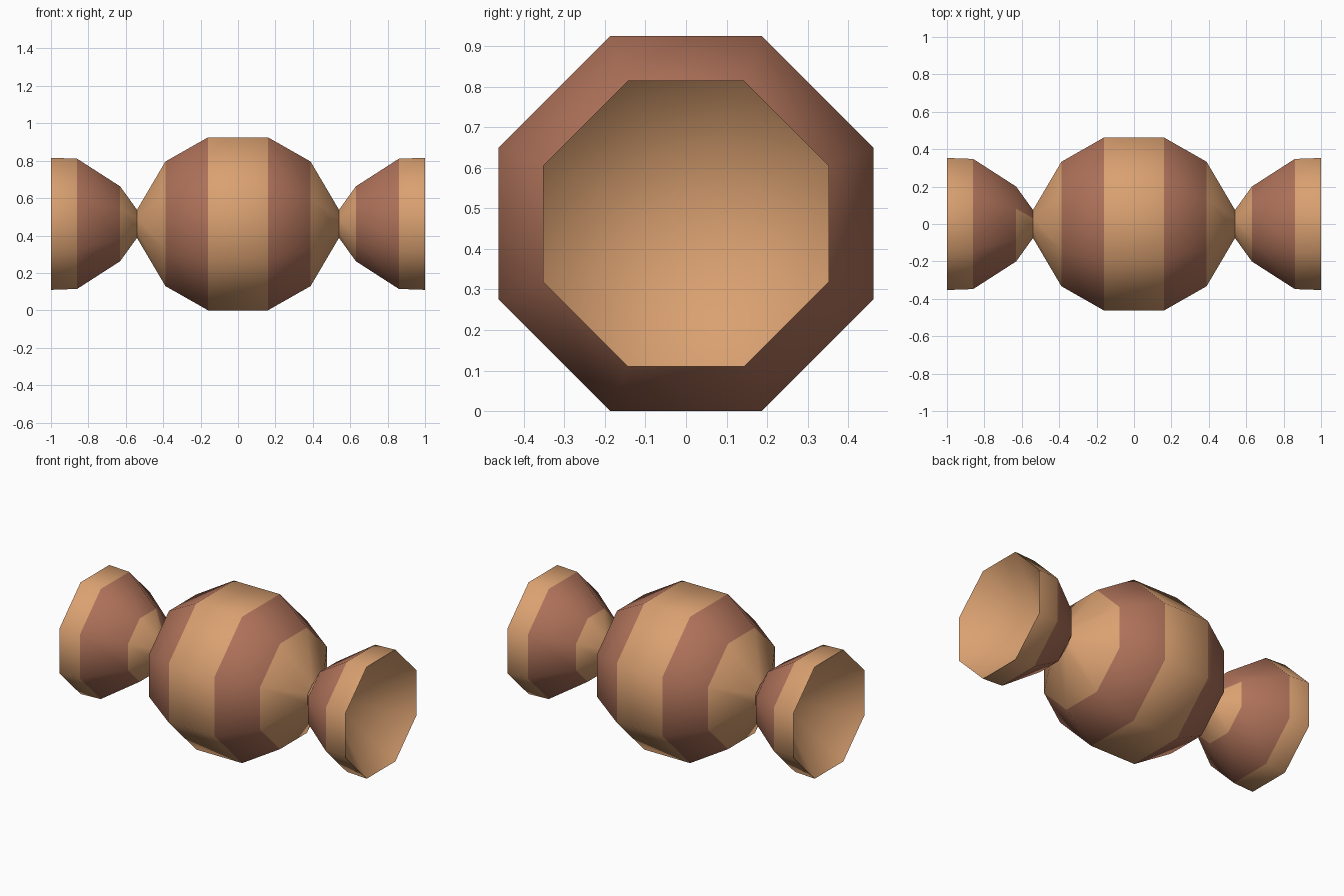
import bpy, bmesh

if "Cube" in bpy.data.objects:
    bpy.data.objects.remove(bpy.data.objects["Cube"])

CENTER_Z = 0.4625
# cross-section: octagon with flat top, bottom and sides (y, z)
OCT = [(1, -.405), (1, .405), (.405, 1), (-.405, 1),
       (-1, .405), (-1, -.405), (-.405, -1), (.405, -1)]


def material(name, rgb):
    m = bpy.data.materials.new(name)
    m.diffuse_color = (*rgb, 1)
    m.use_nodes = True
    m.node_tree.nodes["Principled BSDF"].inputs["Base Color"].default_value = m.diffuse_color
    return m


TAN = material("tan", (0.70, 0.355, 0.165))
BROWN = material("brown", (0.42, 0.165, 0.10))


def sweep(name, profile, colours, patches=()):
    """Octagonal rings along x; profile = (x, half width), one colour per band."""
    bm = bmesh.new()
    rings = [[bm.verts.new((x, r * y, CENTER_Z + r * z)) for y, z in OCT]
             for x, r in profile]
    for i, (a, b) in enumerate(zip(rings, rings[1:])):
        for j in range(8):
            k = (j + 1) % 8
            f = bm.faces.new((a[j], a[k], b[k], b[j]))
            f.smooth = True
            f.material_index = 1 - colours[i] if (i, j) in patches else colours[i]
    bmesh.ops.remove_doubles(bm, verts=bm.verts, dist=1e-4)
    me = bpy.data.meshes.new(name)
    bm.to_mesh(me)
    bm.free()
    me.materials.append(TAN)
    me.materials.append(BROWN)
    bpy.context.collection.objects.link(bpy.data.objects.new(name, me))


# striped round body
half = [(0.16, 0.4625), (0.388, 0.333), (0.54, 0.075)]
sweep("body", [(-x, r) for x, r in reversed(half)] + half, [0, 1, 0, 1, 0])

# flared wrapper ends: narrow neck, brown flare, tan rim
flare = [(0.54, 0.075), (0.63, 0.2), (0.86, 0.348), (1.0, 0.353)]
sweep("right_end", flare, [0, 1, 0])
sweep("left_end", [(-x, r) for x, r in reversed(flare)], [0, 1, 0], {(2, 1)})

# hollow tan insides of the ends
sweep("right_inside", [(1.0, 0.353), (0.62, 0.0)], [0])
sweep("left_inside", [(-0.62, 0.0), (-1.0, 0.353)], [0])
